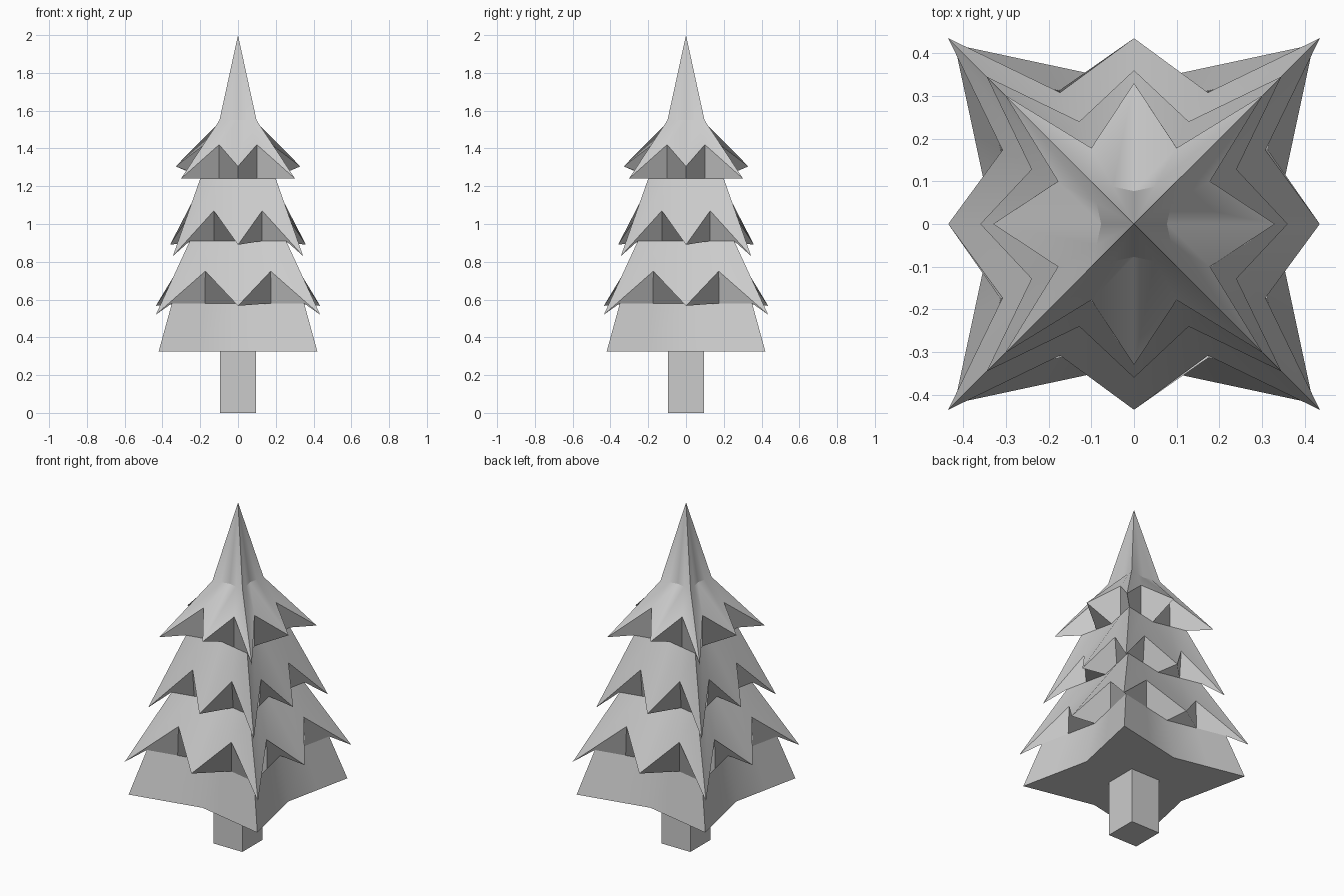
import bpy, bmesh

if "Cube" in bpy.data.objects:
    bpy.data.objects.remove(bpy.data.objects["Cube"])


def ring(bm, corner, mid, quarter=None):
    """16-point star ring; each arg is (outward distance, z), quarter is (sideways, outward, z)."""
    if quarter is None:
        quarter = (corner[0] / 2, (corner[0] + mid[0]) / 2, corner[1])
    q, qy, qz = quarter
    c, cz = corner
    side = [(-c, -c, cz), (-q, -qy, qz), (0, -mid[0], mid[1]), (q, -qy, qz)]
    verts = []
    for _ in range(4):
        verts += [bm.verts.new(p) for p in side]
        side = [(-y, x, z) for x, y, z in side]
    return verts


def flat_ring(bm, c, z):
    return ring(bm, (c, z), (c * 0.786, z))


# Foliage: tapering star rings alternating with jagged skirts
bm = bmesh.new()
rings = [
    flat_ring(bm, 0.42, 0.325),
    flat_ring(bm, 0.35, 0.58),
    ring(bm, (0.435, 0.52), (0.435, 0.567), (0.173, 0.308, 0.75)),
    flat_ring(bm, 0.255, 0.91),
    ring(bm, (0.345, 0.83), (0.36, 0.89), (0.128, 0.24, 1.07)),
    flat_ring(bm, 0.20, 1.24),
    ring(bm, (0.302, 1.24), (0.33, 1.305), (0.10, 0.178, 1.42)),
    flat_ring(bm, 0.098, 1.55),
]
for a, b in zip(rings, rings[1:]):
    for i in range(16):
        j = (i + 1) % 16
        bm.faces.new((a[i], a[j], b[j], b[i]))
tip = bm.verts.new((0, 0, 2))
for i in range(16):
    bm.faces.new((rings[-1][i], rings[-1][(i + 1) % 16], tip))
bm.faces.new(rings[0][::-1])
mesh = bpy.data.meshes.new("foliage")
bm.to_mesh(mesh)
bm.free()
foliage = bpy.data.objects.new("foliage", mesh)
bpy.context.collection.objects.link(foliage)
bpy.context.view_layer.objects.active = foliage
foliage.select_set(True)
bpy.ops.object.shade_smooth_by_angle(angle=0.52)

# Trunk
bpy.ops.mesh.primitive_cube_add(size=1, location=(0, 0, 0.1625))
trunk = bpy.context.object
trunk.name = "trunk"
trunk.scale = (0.19, 0.19, 0.325)
